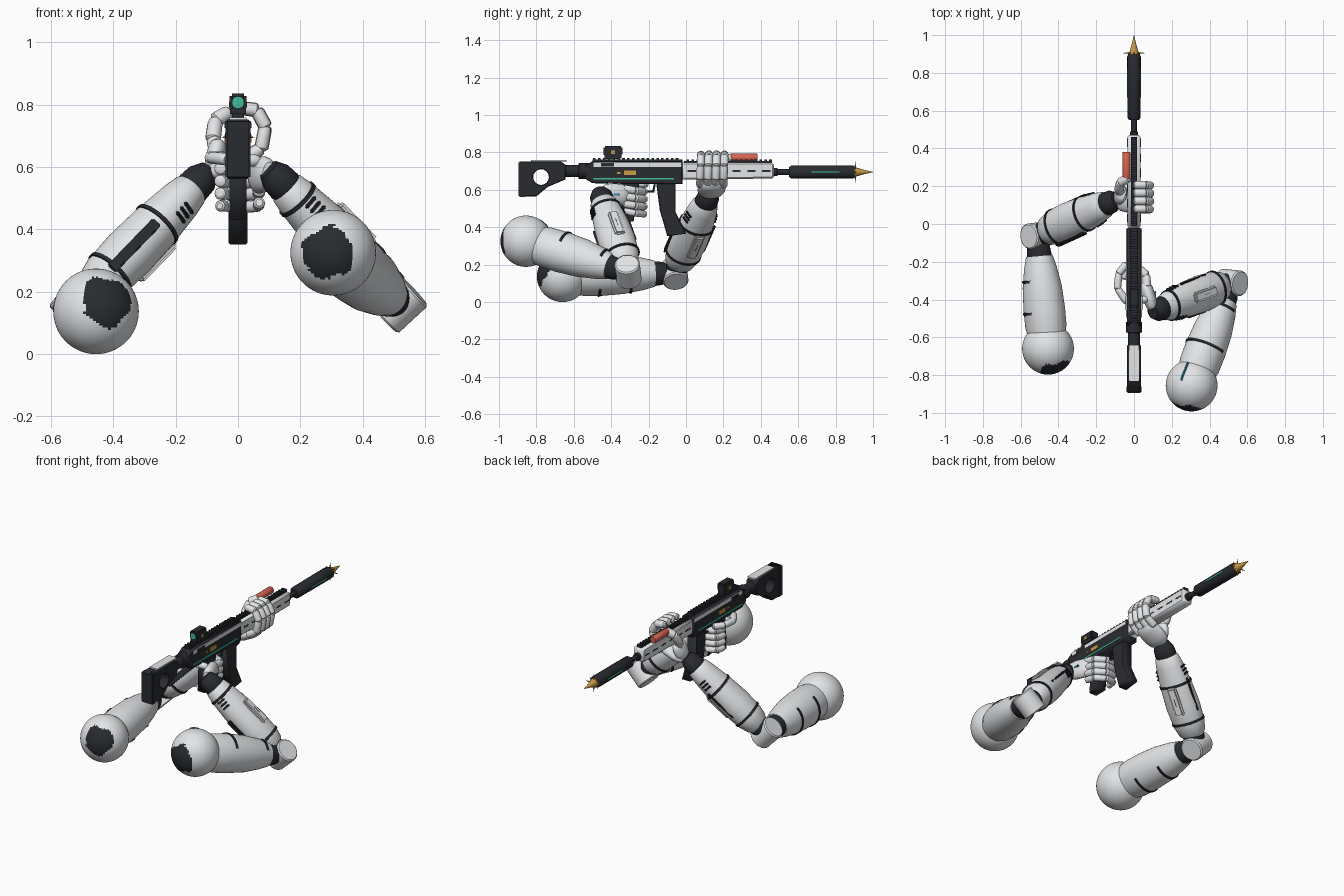
import bpy, bmesh, math, random
from mathutils import Vector, Matrix

random.seed(4)
cube = bpy.data.objects.get("Cube")
if cube:
    bpy.data.objects.remove(cube)


def material(name, rgb):
    m = bpy.data.materials.new(name)
    m.use_nodes = True
    m.diffuse_color = (*rgb, 1)
    m.node_tree.nodes["Principled BSDF"].inputs["Base Color"].default_value = (*rgb, 1)
    return m


LIGHT = material("light grey shell", (0.8, 0.82, 0.84))
DARK = material("dark grey", (0.022, 0.024, 0.029))
GOLD = material("gold", (0.6, 0.33, 0.06))
RED = material("coral red", (0.68, 0.13, 0.08))
GREEN = material("green", (0.05, 0.52, 0.33))
BLUE = material("blue", (0.03, 0.25, 0.42))


def finish(name, bm, *mats, smooth=True):
    bmesh.ops.recalc_face_normals(bm, faces=bm.faces)
    me = bpy.data.meshes.new(name)
    bm.to_mesh(me)
    bm.free()
    for m in mats:
        me.materials.append(m)
    ob = bpy.data.objects.new(name, me)
    bpy.context.scene.collection.objects.link(ob)
    if smooth:
        activate(ob)
        bpy.ops.object.shade_smooth_by_angle(angle=math.radians(35))


def activate(ob):
    bpy.ops.object.select_all(action="DESELECT")
    ob.select_set(True)
    bpy.context.view_layer.objects.active = ob


def frame(a, b, side=(1, 0, 0)):
    """Axes with z running from a to b and x close to side."""
    z = (Vector(b) - Vector(a)).normalized()
    y = z.cross(Vector(side))
    if y.length < 0.05:
        y = z.cross(Vector((0, 1, 0)))
    y.normalize()
    return Matrix((y.cross(z), y, z)).transposed()


def tube(bm, a, b, profile, side=(1, 0, 0), squash=1.0, n=24, start=0, sweep=360):
    """Lofted round body or part of one; profile holds (fraction along, radius)."""
    a, b = Vector(a), Vector(b)
    m, rings = frame(a, b, side), []
    full = sweep == 360
    angles = [math.radians(start + sweep * k / n) for k in range(n if full else n + 1)]
    for t, r in profile:
        c = a.lerp(b, t)
        rings.append([bm.verts.new(c + m @ Vector((squash * r * math.cos(g), r * math.sin(g), 0)))
                      for g in angles])
    for p, q in zip(rings, rings[1:]):
        for k in range(n):
            j = (k + 1) % len(p)
            bm.faces.new((p[k], p[j], q[j], q[k]))
    if full:
        bm.faces.new(rings[0])
        bm.faces.new(rings[-1])


def rod(name, a, b, profile, mat, **kw):
    bm = bmesh.new()
    tube(bm, a, b, profile, **kw)
    finish(name, bm, mat)


def box(bm, c, size, rot=Matrix.Identity(3)):
    m = Matrix.Translation(c) @ rot.to_4x4()
    bmesh.ops.create_cube(bm, size=1, matrix=m @ Matrix.Diagonal((*size, 1)))


def boxes(name, mat, items, bevel=0.0):
    bm = bmesh.new()
    for c, size in items:
        box(bm, c, size)
    if bevel:
        bmesh.ops.bevel(bm, geom=bm.edges[:], offset=bevel, segments=2, affect="EDGES")
    finish(name, bm, mat, smooth=False)


def side_profile(name, mat, outlines, half, bevel=0.004):
    """Solid cut from outlines drawn in the y-z plane; inner outlines are holes."""
    cu = bpy.data.curves.new(name, "CURVE")
    cu.dimensions, cu.fill_mode = "2D", "BOTH"
    cu.extrude, cu.bevel_depth, cu.bevel_resolution = half - bevel, bevel, 0
    cu.offset = -bevel
    for pts in outlines:
        sp = cu.splines.new("POLY")
        sp.points.add(len(pts) - 1)
        for p, (y, z) in zip(sp.points, pts):
            p.co = (y, z, 0, 1)
        sp.use_cyclic_u = True
    ob = bpy.data.objects.new(name, cu)
    ob.rotation_euler = (math.pi / 2, 0, math.pi / 2)
    cu.materials.append(mat)
    bpy.context.scene.collection.objects.link(ob)
    activate(ob)
    bpy.ops.object.convert(target="MESH")


def radius_at(profile, t):
    for (t0, r0), (t1, r1) in zip(profile, profile[1:]):
        if t0 <= t <= t1:
            return r0 + (r1 - r0) * (t - t0) / (t1 - t0)
    return profile[-1][1]


UPPER = [(0, .09), (.2, .112), (.35, .113), (.55, .106), (.72, .088), (.82, .072)]
FORE = [(.08, .05), (.13, .078), (.22, .093), (.4, .1), (.6, .094), (.8, .08), (.88, .07), (.9, .06)]
SQ = 0.86


def on_limb(name, mat, a, b, hinge, t, deg, size):
    """Plate lying on a forearm at a fraction and an angle round it."""
    m, r, g = frame(a, b, hinge), radius_at(FORE, t), math.radians(deg)
    p = Vector(a).lerp(Vector(b), t) + m @ Vector((SQ * r * math.cos(g), r * math.sin(g), 0))
    bm = bmesh.new()
    box(bm, p, size, m @ Matrix.Rotation(g, 3, "Z"))
    bmesh.ops.bevel(bm, geom=bm.edges[:], offset=min(size) * .35, segments=2, affect="EDGES")
    finish(name, bm, mat)


def arm(tag, shoulder, elbow, wrist, patch, upper_bands, band_start, fore_bands):
    s, e, w = Vector(shoulder), Vector(elbow), Vector(wrist)
    hinge = (e - s).cross(w - e).normalized()
    # shoulder ball with a ragged dark opening
    bm = bmesh.new()
    bmesh.ops.create_uvsphere(bm, u_segments=80, v_segments=56, radius=.137,
                              matrix=Matrix.Translation(s))
    d = Vector(patch).normalized()
    for f in bm.faces:
        p = f.calc_center_median() - s
        ragged = 37 + 4 * math.sin(60 * p.x + 25 * p.z) + random.uniform(-2, 2)
        f.material_index = int(p.angle(d) < math.radians(ragged))
    finish(tag + "_shoulder", bm, LIGHT, DARK)
    # limb shells and dark joints
    rod(tag + "_upper_arm", s, e, UPPER, LIGHT, side=hinge, squash=.95, n=40)
    rod(tag + "_elbow_neck", s, e, [(.7, .06), (.82, .066), (.88, .062), (.95, .05)], DARK)
    rod(tag + "_elbow_joint", e - hinge * .066, e + hinge * .066,
        [(0, .061), (.05, .068), (.95, .068), (1, .061)], LIGHT, n=32)
    rod(tag + "_elbow_link", e, w, [(0, .058), (.14, .062)], DARK)
    rod(tag + "_forearm", e, w, FORE, LIGHT, side=hinge, squash=SQ, n=40)
    rod(tag + "_wrist_cuff", e, w, [(.86, .056), (.9, .063), (.97, .06), (1, .05), (1.03, .04)],
        DARK, side=hinge, squash=.9)
    # half bands on the upper arm, full ones on the forearm
    for p, q, prof, k, bands, start, sweep in (
            (s, e, UPPER, .95, upper_bands, band_start, 190), (e, w, FORE, SQ, fore_bands, 0, 360)):
        for t in bands:
            r = radius_at(prof, t)
            rod(tag + "_band", p, q, [(t - .014, r - .006), (t - .01, r + .005),
                (t + .01, r + .005), (t + .014, r - .006)], DARK, side=hinge, squash=k, n=40,
                start=start, sweep=sweep)
    # raised panel, slots and straps on the forearm
    on_limb(tag + "_panel", LIGHT, e, w, hinge, .48, 10, (.026, .055, .17))
    on_limb(tag + "_panel_slot", DARK, e, w, hinge, .48, 10, (.029, .006, .05))
    on_limb(tag + "_front_strap", DARK, e, w, hinge, .4, -100, (.012, .036, .22))
    on_limb(tag + "_back_strap", DARK, e, w, hinge, .5, 80, (.012, .014, .2))
    for i in range(3):
        for g in (-65, 95):
            on_limb(tag + "_vent", DARK, e, w, hinge, .7 + i * .035, g, (.014, .05, .012))


def hand(tag, fingers, radii):
    """Jointed fingers: light shells on a dark core."""
    shell, core = bmesh.new(), bmesh.new()
    for pts, r in zip(fingers, radii):
        for a, b in zip(pts, pts[1:]):
            tube(core, a, b, [(0, r * .7), (1, r * .7)], n=10)
            tube(shell, a, b, [(-.1, r * .6), (0, r * .95), (.15, r), (.8, r * .97),
                               (.97, r * .85), (1.06, r * .5)], n=14)
    finish(tag + "_fingers", shell, LIGHT)
    finish(tag + "_finger_joints", core, DARK)


def palm(name, a, b, r, side, squash):
    rod(name, a, b, [(0, r * .6), (.1, r * .85), (.35, r), (.75, r), (.92, r * .85), (1, r * .6)],
        LIGHT, side=side, squash=squash)


# --- arms ---
SHOULDER = Vector((.305, -.855, .325))
arm("left", SHOULDER, (.515, -.31, .16), (.11, -.46, .58), (-.13, -.97, .0),
    (.36, .75), -180, (.22, .8))
arm("right", (-.455, -.66, .137), (-.512, -.06, .155), (-.105, .125, .575), (.26, -.9, .26),
    (.32, .6), -5, (.25, .62))
bm = bmesh.new()
marks = [SHOULDER + Vector((-.056 + .04 * i / 6, .03 + .1 * i / 6, .13)).normalized() * .138
         if i == 0 else SHOULDER + Vector((-.056 + .006 * i, .03 + .015 * i,
         math.sqrt(.019 - (.056 - .006 * i) ** 2 - (.03 + .015 * i) ** 2))) for i in range(7)]
for p, q in zip(marks, marks[1:]):
    tube(bm, p, q, [(-.05, .006), (1.05, .006)], n=8)
finish("shoulder_mark", bm, BLUE)

# --- trigger hand round the grip ---
palm("trigger_palm", (.1, -.45, .58), (.055, -.31, .57), .058, (1, 0, 0), .6)
zs = (.605, .565, .525, .485)
hand("trigger_hand", [[(.068, -.33, z), (.066, -.27, z - .01), (.015, -.225, z - .015),
                       (-.045, -.235, z - .01), (-.058, -.29, z - .01)] for z in zs]
     + [[(.06, -.4, .62), (-.04, -.41, .625), (-.088, -.34, .63), (-.08, -.26, .63), (-.04, -.21, .63)]],
     [.022, .022, .021, .019, .02])

# --- support hand over the fore end ---
palm("support_palm", (-.09, .13, .575), (.045, .145, .64), .075, (0, 0, 1), .5)
palm("support_heel", (-.085, .14, .59), (-.06, .17, .68), .05, (1, 0, 0), .6)
hand("support_hand", [[(.02, y, .625), (.075, y, .66), (.088, y + .003, .73), (.06, y + .005, .782),
                       (0, y + .005, .79)] for y in (.075, .117, .159, .201)]
     + [[(-.06, .15, .63), (-.08, .18, .69), (-.072, .22, .75), (-.03, .245, .775)]],
     [.021, .023, .023, .022, .025])
boxes("hand_marks", BLUE, [((.047, .135, .628), (.01, .05, .007)), ((.112, -.38, .575), (.008, .05, .009))])

# --- stock ---
hole = [(-.775 + .042 * math.cos(k * math.tau / 16), .668 + .042 * math.sin(k * math.tau / 16))
        for k in range(16)]
side_profile("stock", DARK, [[(-.89, .565), (-.8, .565), (-.74, .615), (-.645, .655), (-.64, .73),
                              (-.67, .752), (-.89, .752)], hole], .036)
boxes("stock_pads", DARK, [((0, -.875, .657), (.08, .04, .19))], .006)
boxes("stock_cheek_plate", LIGHT, [((0, -.735, .754), (.054, .19, .01))])
rod("stock_tube", (0, -.66, .7), (0, -.52, .7), [(0, .033), (.6, .033), (.62, .042), (1, .042)], DARK)

# --- receiver, grip and magazine ---
side_profile("receiver", DARK, [[(-.54, .66), (-.5, .635), (-.02, .63), (-.02, .752), (-.5, .752),
                                 (-.54, .73)]], .037)
for s in (-1, 1):
    boxes("receiver_top_panel", LIGHT, [((s * .037, -.26, .735), (.009, .47, .024))])
    boxes("receiver_port", DARK, [((s * .041, -.42, .733), (.006, .07, .018))])
    boxes("receiver_gold_plate", GOLD, [((s * .038, -.3, .69), (.009, .065, .024)),
                                        ((s * .038, -.36, .69), (.009, .02, .01))])
    boxes("receiver_light_line", GREEN, [((s * .037, -.28, .66), (.007, .43, .008))])
side_profile("grip", DARK, [[(-.35, .64), (-.25, .64), (-.28, .43), (-.36, .43)]], .028)
side_profile("trigger_guard", DARK, [[(-.26, .64), (-.26, .585), (-.17, .585), (-.16, .64)],
                                     [(-.25, .63), (-.25, .596), (-.18, .596), (-.172, .63)]], .01, .002)
side_profile("magazine", DARK, [[(-.16, .64), (-.055, .64), (-.055, .48), (.0, .365), (-.1, .352),
                                 (-.14, .49)]], .03)
boxes("top_rail", DARK, [((0, -.26, .757), (.036, .48, .012))]
      + [((0, -.49 + i * .026, .765), (.04, .014, .012)) for i in range(18)])

# --- sight ---
boxes("sight_base", DARK, [((0, -.39, .78), (.05, .09, .03))], .004)
boxes("sight_body", DARK, [((0, -.39, .808), (.054, .1, .053))], .008)
rod("sight_lens", (0, -.442, .806), (0, -.4, .806), [(0, .019), (1, .019)], GREEN)
boxes("sight_badge", GOLD, [((0, -.39, .8), (.058, .02, .018))])

# --- fore end ---
side_profile("fore_end", LIGHT, [[(-.02, .655), (.46, .66), (.47, .67), (.47, .735), (.46, .745),
                                  (-.02, .745)]], .035, .008)
boxes("fore_end_slots", DARK, [((0, .03 + i * .08, .70), (.0715, .045, .009)) for i in range(6)])
boxes("fore_end_rail", DARK, [((0, .225, .748), (.03, .47, .01))]
      + [((0, .01 + i * .026, .755), (.034, .014, .012)) for i in range(18)])
rod("side_canister", (-.04, .24, .772), (-.04, .382, .772),
    [(0, .019), (.03, .021), (.97, .021), (1, .019)], RED)

# --- barrel, suppressor and spike ---
rod("barrel", (0, .46, .695), (0, .57, .695), [(0, .022), (.25, .022), (.27, .015), (1, .015)], DARK)
rod("suppressor", (0, .55, .695), (0, .9, .695), [(0, .026), (.04, .035), (.7, .036), (.96, .036),
    (1, .03)], DARK, n=16)
boxes("suppressor_light_line", GREEN, [((0, .745, .695), (.075, .15, .007))])
rod("muzzle_spike", (0, .895, .695), (0, 1.0, .695), [(0, .027), (.12, .025), (.5, .013), (1, .001)],
    GOLD, n=12)
bm = bmesh.new()
for k in range(8):
    g = k * math.tau / 8
    d = Vector((math.cos(g), 0, math.sin(g)))
    c = Vector((0, .905, .695))
    tube(bm, c + d * .015, c + d * (.055 if k % 2 == 0 else .04), [(0, .006), (1, .001)], n=6)
finish("muzzle_thorns", bm, GOLD)
